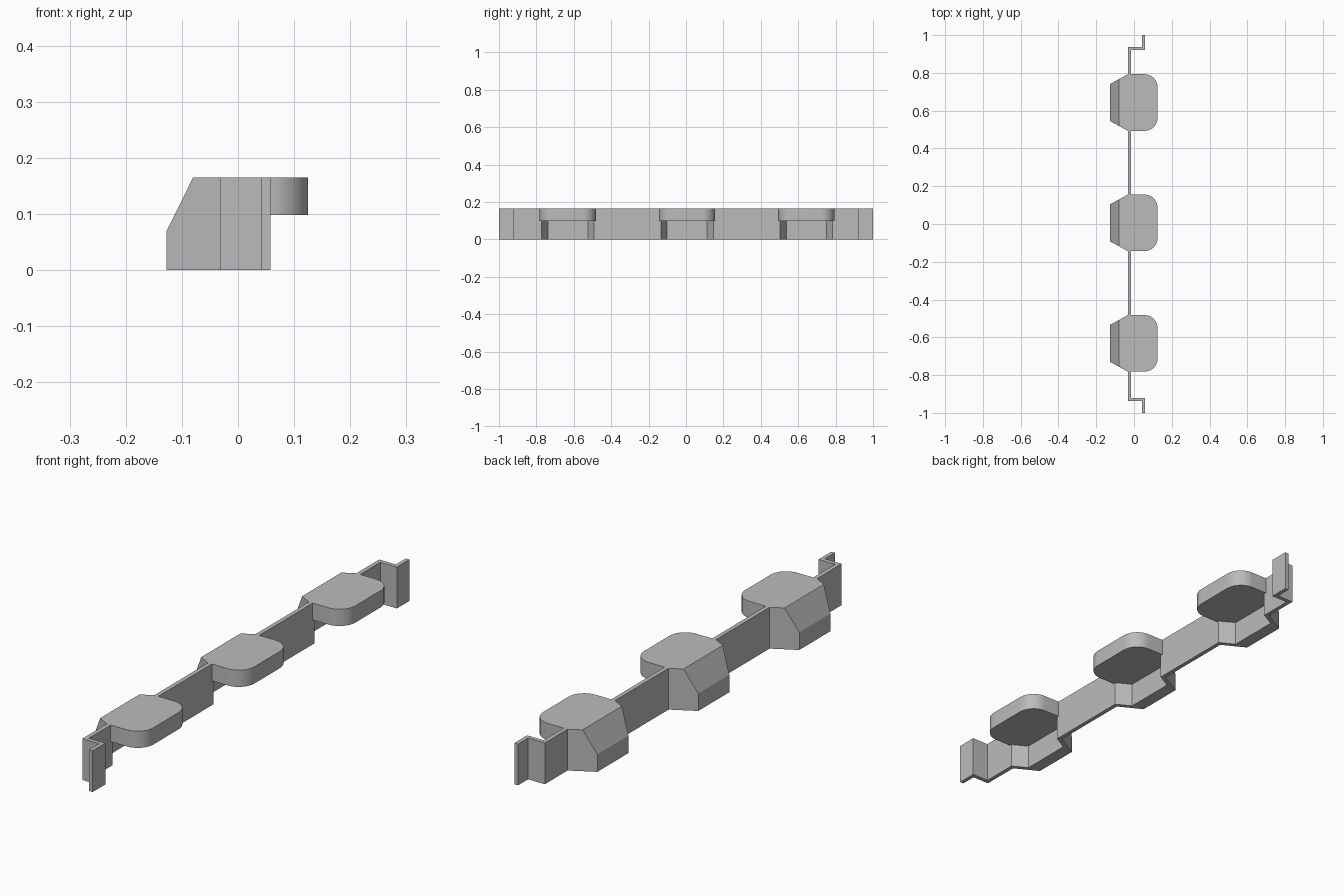
import bpy, bmesh, math
from mathutils import Vector

cube = bpy.data.objects.get("Cube")
if cube:
    bpy.data.objects.remove(cube, do_unlink=True)

HEIGHT = 0.165
BACK, FRONT = -0.032, -0.015          # wall faces
TAB_IN, TAB_OUT = 0.042, 0.058        # end tab faces
PAD_BOTTOM, PAD_FRONT, PAD_HALF, PAD_RADIUS = 0.098, 0.125, 0.15, 0.07
CENTRES = [-0.632, 0.006, 0.643]

grey = bpy.data.materials.new("grey")
grey.use_nodes = True
colour = (0.5, 0.5, 0.5, 1)
grey.diffuse_color = colour
grey.node_tree.nodes["Principled BSDF"].inputs["Base Color"].default_value = colour


def prism(name, outline, z0, z1, chamfer=False):
    """Extrude a closed xy outline, optionally slicing off the back top edge."""
    bm = bmesh.new()
    face = bm.faces.new([bm.verts.new((x, y, z0)) for x, y in outline])
    top = bmesh.ops.extrude_face_region(bm, geom=[face])["geom"]
    for v in top:
        if isinstance(v, bmesh.types.BMVert):
            v.co.z = z1
    if chamfer:
        cut = bmesh.ops.bisect_plane(
            bm, geom=bm.verts[:] + bm.edges[:] + bm.faces[:],
            plane_co=Vector((-0.08, 0, HEIGHT)),
            plane_no=Vector((-0.095, 0, 0.047)), clear_outer=True)
        edges = [e for e in cut["geom_cut"] if isinstance(e, bmesh.types.BMEdge)]
        bmesh.ops.holes_fill(bm, edges=edges, sides=0)
    bmesh.ops.recalc_face_normals(bm, faces=bm.faces[:])
    mesh = bpy.data.meshes.new(name)
    bm.to_mesh(mesh)
    bm.free()
    mesh.materials.append(grey)
    obj = bpy.data.objects.new(name, mesh)
    bpy.context.collection.objects.link(obj)
    return obj


# Folded band: stepped end tabs and three trapezoid pockets in one outline
back_side = [(TAB_IN, -1), (TAB_IN, -0.937), (BACK, -0.937)]
front_side = [(TAB_OUT, -1), (TAB_OUT, -0.92), (FRONT, -0.92)]
for c in CENTRES:
    back_side += [(BACK, c - 0.15), (-0.127, c - 0.098),
                  (-0.127, c + 0.098), (BACK, c + 0.15)]
    front_side += [(FRONT, c - 0.14), (-0.075, c - 0.107),
                   (-0.075, c + 0.107), (FRONT, c + 0.14)]
back_side += [(BACK, 0.937), (TAB_IN, 0.937), (TAB_IN, 1)]
front_side += [(FRONT, 0.92), (TAB_OUT, 0.92), (TAB_OUT, 1)]
band = prism("folded_band", front_side + back_side[::-1], 0, HEIGHT, chamfer=True)

# Rounded pads closing the pockets and projecting forward
pads = []
for c in CENTRES:
    half = [(-0.075, 0.107), (FRONT, 0.14), (FRONT, PAD_HALF)]
    for i in range(11):
        a = math.pi / 2 * (1 - i / 10)
        half.append((PAD_FRONT - PAD_RADIUS + PAD_RADIUS * math.cos(a),
                     PAD_HALF - PAD_RADIUS + PAD_RADIUS * math.sin(a)))
    outline = [(x, c + y) for x, y in half] + [(x, c - y) for x, y in half[::-1]]
    pads.append(prism("pad", outline, PAD_BOTTOM, HEIGHT))

# Fuse the pads into the band
for pad in pads:
    mod = band.modifiers.new("fuse", 'BOOLEAN')
    mod.operation = 'UNION'
    mod.solver = 'EXACT'
    mod.object = pad
fused = bpy.data.meshes.new_from_object(
    band.evaluated_get(bpy.context.evaluated_depsgraph_get()))
band.modifiers.clear()
band.data = fused
for pad in pads:
    bpy.data.objects.remove(pad, do_unlink=True)

bm = bmesh.new()
bm.from_mesh(fused)
bmesh.ops.remove_doubles(bm, verts=bm.verts[:], dist=0.0001)
bmesh.ops.dissolve_limit(bm, angle_limit=math.radians(1),
                         verts=bm.verts[:], edges=bm.edges[:])
bm.to_mesh(fused)
bm.free()

# Smooth the rounded corners, keep the folds sharp
bpy.ops.object.select_all(action='DESELECT')
band.select_set(True)
bpy.context.view_layer.objects.active = band
bpy.ops.object.shade_smooth_by_angle(angle=math.radians(20))
